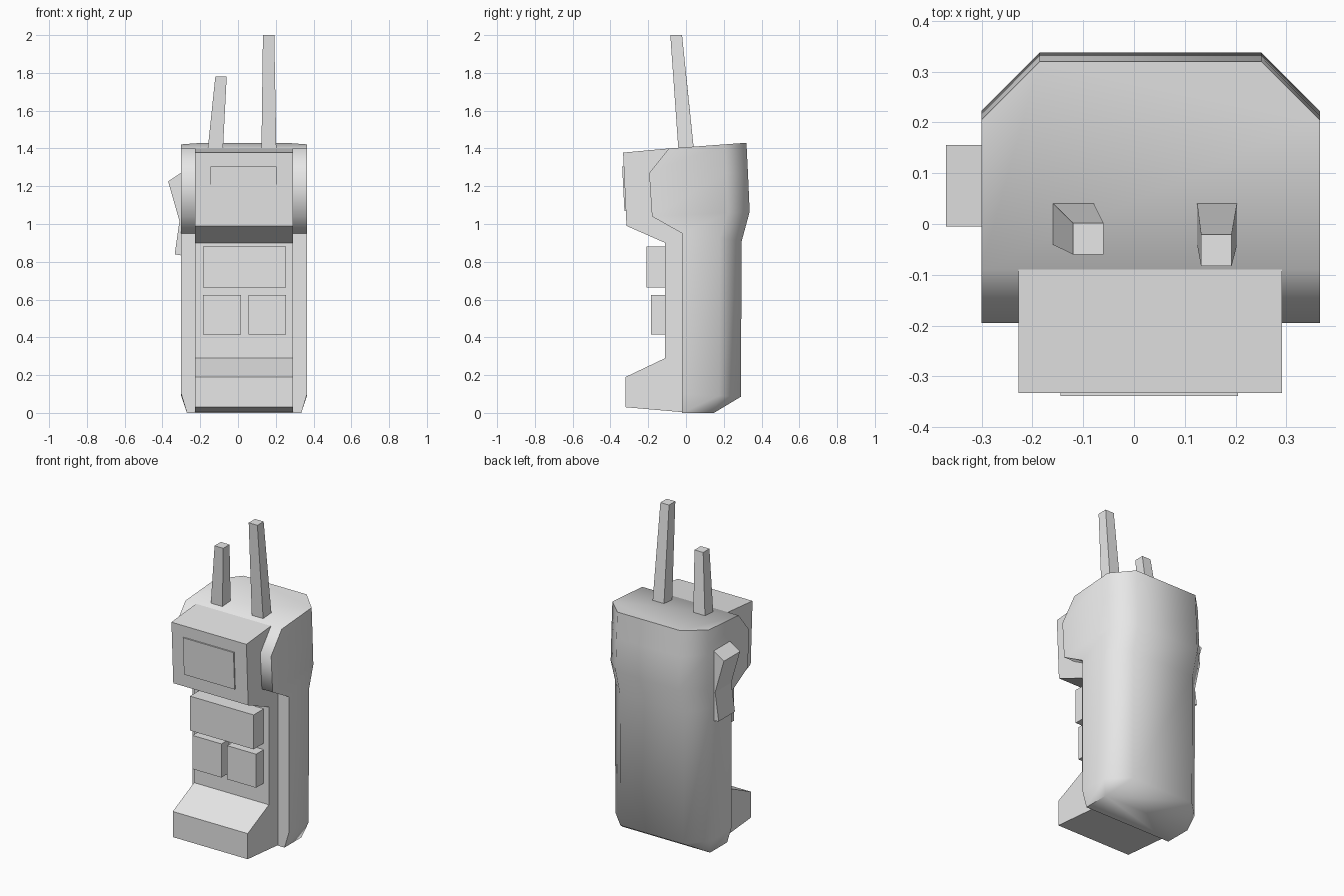
import bpy
import bmesh
from math import radians

old = bpy.data.objects.get("Cube")
if old:
    bpy.data.objects.remove(old, do_unlink=True)

grey = bpy.data.materials.new("plain grey")
grey.use_nodes = True
grey.diffuse_color = (0.8, 0.8, 0.8, 1)
grey.node_tree.nodes["Principled BSDF"].inputs["Base Color"].default_value = (0.8, 0.8, 0.8, 1)


def loft(name, rings, smooth=None):
    """Skin a list of equal rings of points and cap both ends."""
    bm = bmesh.new()
    loops = [[bm.verts.new(p) for p in ring] for ring in rings]
    n = len(loops[0])
    for a, b in zip(loops, loops[1:]):
        for i in range(n):
            j = (i + 1) % n
            bm.faces.new((a[i], a[j], b[j], b[i]))
    bm.faces.new(loops[0][::-1])
    bm.faces.new(loops[-1])
    bmesh.ops.remove_doubles(bm, verts=bm.verts[:], dist=0.0005)
    bmesh.ops.recalc_face_normals(bm, faces=bm.faces[:])
    mesh = bpy.data.meshes.new(name)
    bm.to_mesh(mesh)
    bm.free()
    mesh.materials.append(grey)
    obj = bpy.data.objects.new(name, mesh)
    bpy.context.collection.objects.link(obj)
    if smooth:
        bpy.ops.object.select_all(action="DESELECT")
        obj.select_set(True)
        bpy.context.view_layer.objects.active = obj
        bpy.ops.object.shade_smooth_by_angle(angle=radians(smooth))
    return obj


def side_prism(name, profile, x0, x1):
    """Extrude a (y, z) profile across x."""
    return loft(name, [[(x, y, z) for y, z in profile] for x in (x0, x1)])


def box(name, x0, x1, y0, y1, z0, z1):
    return side_prism(name, [(y0, z0), (y1, z0), (y1, z1), (y0, z1)], x0, x1)


def rect(x0, x1, y0, y1, z):
    return [(x0, y0, z), (x1, y0, z), (x1, y1, z), (x0, y1, z)]


# Rear shell: chamfered section at each level
# (front y, front z, back y, back z, half width, corner cut)
MID = 0.0325
LEVELS = [
    (-0.02, 0.0, 0.148, 0.0, 0.303, 0),
    (-0.02, 0.10, 0.29, 0.085, 0.333, 0.115),
    (-0.02, 0.95, 0.295, 0.91, 0.333, 0.115),
    (-0.18, 1.04, 0.337, 1.065, 0.333, 0.115),
    (-0.195, 1.27, 0.328, 1.27, 0.333, 0.115),
    (-0.09, 1.40, 0.32, 1.43, 0.333, 0.115),
]


def shell_ring(yf, zf, yb, zb, hw, cut):
    ys = yb - cut
    zs = zf + (zb - zf) * (ys - yf) / (yb - yf)
    half = [(hw, yf, zf), (hw, ys, zs), (hw - cut, yb, zb)]
    return ([(MID + x, y, z) for x, y, z in half]
            + [(MID - x, y, z) for x, y, z in reversed(half)])


loft("rear_shell", [shell_ring(*level) for level in LEVELS], smooth=58)

# Front panel with overhanging head and foot
side_prism("front_panel", [
    (0.0, 0.004), (-0.02, 0.004), (-0.32, 0.03), (-0.32, 0.19), (-0.11, 0.29),
    (-0.11, 0.90), (-0.315, 0.99), (-0.333, 1.378), (-0.09, 1.40), (0.0, 1.40),
], -0.227, 0.291)

# Screen plate following the sloped head
side_prism("screen", [(-0.31, 1.07), (-0.326, 1.07), (-0.338, 1.305), (-0.32, 1.305)],
           -0.145, 0.205)

# Front buttons
box("wide_button", -0.185, 0.255, -0.21, -0.10, 0.665, 0.88)
for name, x in (("right_button", -0.185), ("left_button", 0.055)):
    box(name, x, x + 0.2, -0.185, -0.10, 0.415, 0.625)

# Bent key on the side
key = [(-0.28, 1.285), (-0.37, 1.225), (-0.31, 1.015), (-0.335, 0.84), (-0.28, 0.83)]
loft("side_key", [[(x, y, z) for x, z in key] for y in (-0.005, 0.155)])

# Tapered leaning antennas
loft("short_antenna", [rect(-0.161, -0.08, -0.04, 0.042, 1.39),
                       rect(-0.12, -0.06, -0.06, 0.002, 1.78)])
loft("tall_antenna", [rect(0.124, 0.203, -0.04, 0.042, 1.39),
                      rect(0.132, 0.192, -0.083, -0.021, 2.0)])
